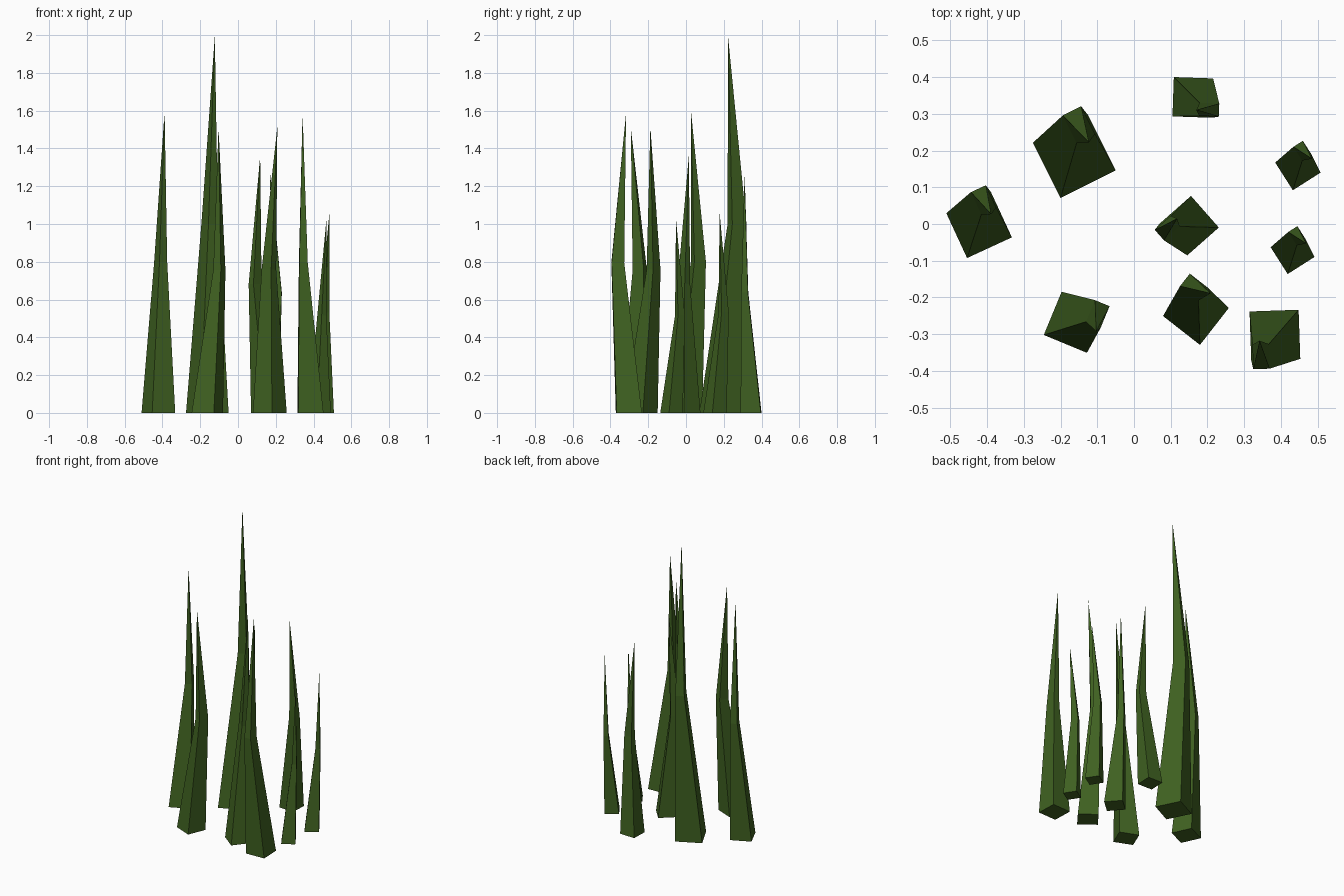
import bpy, bmesh
from math import radians, sin, cos

if "Cube" in bpy.data.objects:
    bpy.data.objects.remove(bpy.data.objects["Cube"])

# Dark green leaf material
green = bpy.data.materials.new("leaf_green")
green.diffuse_color = (0.05, 0.12, 0.015, 1)
green.use_nodes = True
green.node_tree.nodes["Principled BSDF"].inputs["Base Color"].default_value = green.diffuse_color

# Two blade shapes at full size: mid ring (front min/max, side min/max), tip (front, side)
HALF, MID_Z, TIP_Z = 0.084, 1.0, 1.995
SHAPES = {
    "straight": ((0.030, 0.114, 0.022, 0.078), (0.017, 0.053)),
    "leaning": ((0.018, 0.102, 0.038, 0.095), (0.000, 0.085)),
}


def blade(name, shape, x, y, scale, angle):
    """Square foot, narrow offset ring at half height, pointed tip."""
    (f0, f1, s0, s1), (tf, ts) = SHAPES[shape]
    c, s = cos(radians(angle)), sin(radians(angle))
    bm = bmesh.new()

    def vert(f, r, z):  # f = along the blade's front, r = to its right
        return bm.verts.new((x + scale * (f * c + r * s),
                             y + scale * (f * s - r * c), z * scale))

    h = HALF
    foot = [vert(f, r, 0) for f, r in ((-h, -h), (h, -h), (h, h), (-h, h))]
    mid = [vert(f, r, MID_Z) for f, r in ((f0, s0), (f1, s0), (f1, s1), (f0, s1))]
    tip = vert(tf, ts, TIP_Z)
    bm.faces.new(foot)
    for i in range(4):
        j = (i + 1) % 4
        bm.faces.new((foot[i], foot[j], mid[j], mid[i]))
        bm.faces.new((mid[i], mid[j], tip))
    bmesh.ops.recalc_face_normals(bm, faces=bm.faces)
    mesh = bpy.data.meshes.new(name)
    bm.to_mesh(mesh)
    bm.free()
    mesh.materials.append(green)
    bpy.context.collection.objects.link(bpy.data.objects.new(name, mesh))


# Clump of grass blades: shape, x, y, scale, facing angle
BLADES = [
    ("straight", -0.1625, 0.1835, 1.0, 116.6),
    ("straight", -0.4215, -0.0035, 0.8, 114.8),
    ("straight", 0.160, 0.3445, 0.637, -2),
    ("straight", 0.150, -0.0045, 0.682, -138.6),
    ("straight", 0.3835, -0.3025, 0.795, -88),
    ("leaning", 0.446, 0.1535, 0.532, 122.5),
    ("leaning", 0.4315, -0.0765, 0.515, 122.5),
    ("leaning", -0.1625, -0.2675, 0.757, 67.5),
    ("leaning", 0.1685, -0.2395, 0.759, 142),
]
for n, params in enumerate(BLADES, 1):
    blade(f"grass_blade_{n}", *params)
